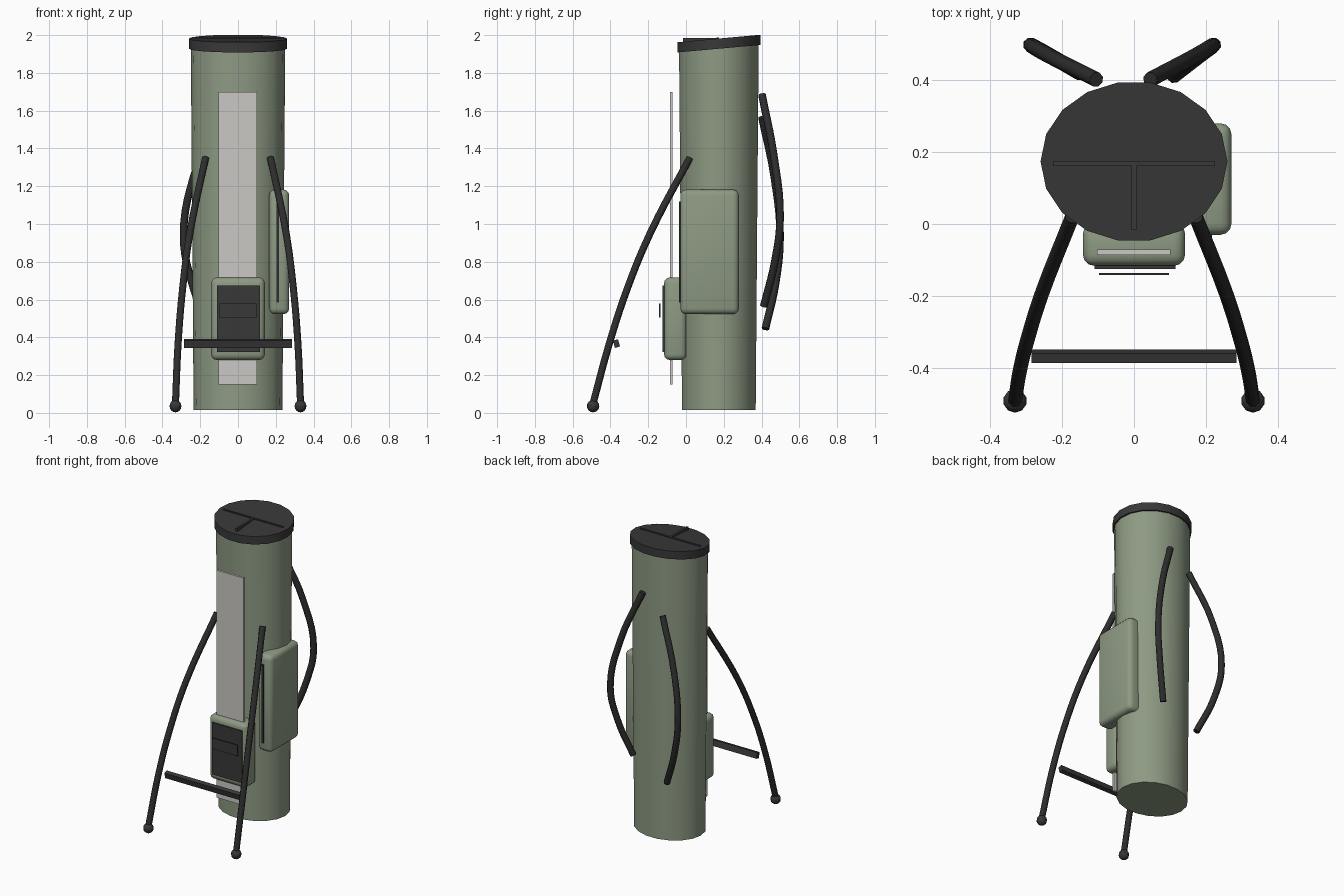
import bpy, bmesh, math
from mathutils import Vector

if "Cube" in bpy.data.objects:
    bpy.data.objects.remove(bpy.data.objects["Cube"])


def material(name, rgb):
    m = bpy.data.materials.new(name)
    m.use_nodes = True
    m.diffuse_color = (*rgb, 1)
    m.node_tree.nodes["Principled BSDF"].inputs["Base Color"].default_value = (*rgb, 1)
    return m


sage = material("sage_fabric", (0.27, 0.325, 0.23))
pale = material("pale_panel", (0.60, 0.58, 0.55))
charcoal = material("charcoal_plastic", (0.04, 0.04, 0.041))
black = material("black_rubber", (0.026, 0.026, 0.027))

AXIS_Y = 0.174
TILT = 0.09


def finish(name, bm, mat, smooth=True):
    bmesh.ops.recalc_face_normals(bm, faces=bm.faces)
    mesh = bpy.data.meshes.new(name)
    bm.to_mesh(mesh)
    bm.free()
    mesh.materials.append(mat)
    ob = bpy.data.objects.new(name, mesh)
    bpy.context.collection.objects.link(ob)
    if smooth:
        bpy.ops.object.select_all(action="DESELECT")
        ob.select_set(True)
        bpy.context.view_layer.objects.active = ob
        bpy.ops.object.shade_smooth_by_angle(angle=math.radians(35))
    return ob


def barrel(name, lower, upper, mat, sides=18):
    """Oval tube between two (x radius, y radius, z, slope) rings."""
    bm = bmesh.new()
    rings = []
    for rx, ry, z, slope in (lower, upper):
        ring = []
        for i in range(sides):
            a = math.tau * i / sides
            y = ry * math.sin(a)
            ring.append(bm.verts.new((rx * math.cos(a), AXIS_Y + y, z + slope * y)))
        rings.append(ring)
    low, high = rings
    for i in range(sides):
        j = (i + 1) % sides
        bm.faces.new((low[i], low[j], high[j], high[i]))
    bm.faces.new(low[::-1])
    bm.faces.new(high)
    return finish(name, bm, mat)


def box(name, low, high, mat, bevel=0.0):
    """Box between two corners, with optional rounded edges."""
    low, high = Vector(low), Vector(high)
    bm = bmesh.new()
    bmesh.ops.create_cube(bm, size=1)
    for v in bm.verts:
        v.co = (low + high) / 2 + v.co * (high - low)
    if bevel:
        bmesh.ops.bevel(bm, geom=bm.edges[:], offset=bevel, segments=3,
                        profile=0.5, affect="EDGES")
    return finish(name, bm, mat, bevel > 0)


def tube(name, points, radius, mat):
    """Round rod that follows a soft path."""
    curve = bpy.data.curves.new(name, "CURVE")
    curve.dimensions = "3D"
    curve.bevel_depth = radius
    curve.bevel_resolution = 2
    curve.resolution_u = 5
    curve.use_fill_caps = True
    spline = curve.splines.new("BEZIER")
    spline.bezier_points.add(len(points) - 1)
    for p, co in zip(spline.bezier_points, points):
        p.co = co
        p.handle_left_type = p.handle_right_type = "AUTO"
    curve.materials.append(mat)
    ob = bpy.data.objects.new(name, curve)
    bpy.context.collection.objects.link(ob)
    return ob


# Bag body and slanted rim
barrel("bag_body", (0.235, 0.198, 0.015, 0), (0.25, 0.214, 1.95, TILT), sage)
barrel("top_rim", (0.26, 0.223, 1.928, TILT), (0.26, 0.223, 1.982, TILT), charcoal)

# Club dividers on the rim
box("cross_divider", (-0.225, 0.162, 1.93), (0.225, 0.175, 1.987), charcoal)
box("front_divider", (-0.007, -0.016, 1.93), (0.007, 0.17, 1.986), charcoal)

# Front panel and pocket
box("front_panel", (-0.103, -0.086, 0.15), (0.101, -0.071, 1.70), pale)
box("front_pocket", (-0.142, -0.116, 0.28), (0.142, 0.003, 0.717), sage, 0.03)
box("pocket_flap", (-0.11, -0.125, 0.322), (0.116, -0.114, 0.675), charcoal)
box("pocket_plate", (-0.098, -0.142, 0.505), (0.097, -0.136, 0.58), charcoal)

# Side pocket with its zip
box("side_pocket", (0.165, -0.03, 0.523), (0.271, 0.28, 1.182), sage, 0.03)
box("side_zip", (0.203, -0.037, 0.585), (0.217, -0.027, 1.12), black)

# Stand legs and feet
leg_path = ((0.172, 0.02, 1.35), (0.255, -0.19, 0.95), (0.293, -0.31, 0.66),
            (0.317, -0.405, 0.37), (0.331, -0.492, 0.05))
for side, label in ((1, "left"), (-1, "right")):
    tube(label + "_leg", [(side * x, y, z) for x, y, z in leg_path], 0.02, black)
    bm = bmesh.new()
    bmesh.ops.create_uvsphere(bm, u_segments=10, v_segments=8, radius=0.033)
    bmesh.ops.translate(bm, verts=bm.verts, vec=(side * 0.331, -0.492, 0.036))
    finish(label + "_foot", bm, charcoal)

# Bar between the legs
bar = box("stand_bar", (-0.285, -0.014, -0.02), (0.285, 0.014, 0.02), charcoal)
bar.location = (0, -0.368, 0.367)
bar.rotation_euler.x = math.radians(15)

# Carrying straps on the back
tube("left_strap", ((0.045, 0.402, 1.685), (0.165, 0.465, 1.36), (0.222, 0.498, 1.03),
                    (0.185, 0.47, 0.80), (0.11, 0.412, 0.565)), 0.021, black)
tube("right_strap", ((-0.105, 0.402, 1.565), (-0.235, 0.467, 1.25), (-0.288, 0.498, 0.94),
                     (-0.245, 0.475, 0.69), (-0.15, 0.42, 0.445)), 0.021, black)
